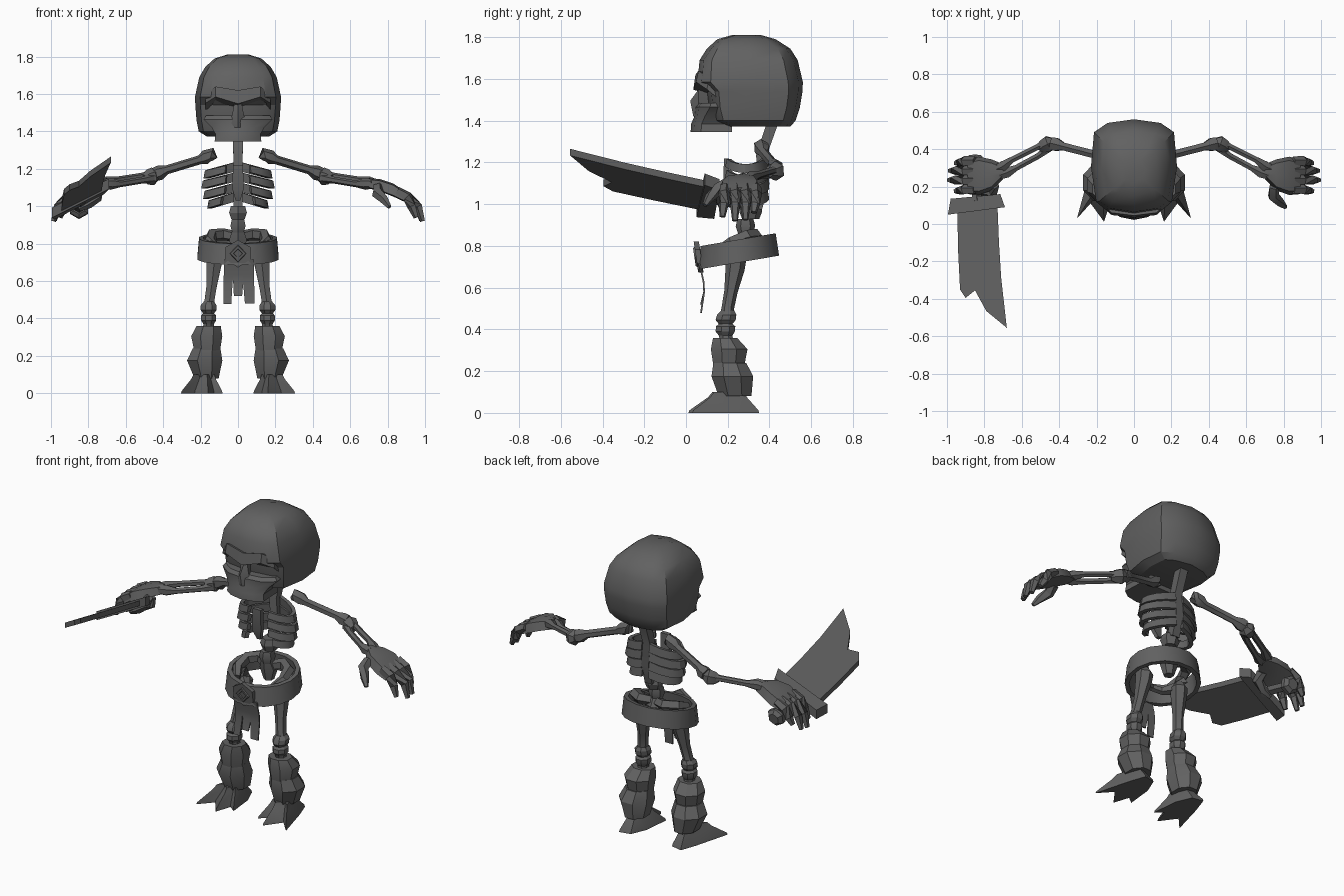
import bpy, bmesh, math
from mathutils import Vector

BONE = bpy.data.materials.new("dark_grey")
BONE.diffuse_color = (0.12, 0.12, 0.12, 1)


def loft(name, rings, closed=False):
    """Skin a list of equal-sized point rings, capped or joined in a loop."""
    bm = bmesh.new()
    vs = [[bm.verts.new(p) for p in r] for r in rings]
    n = len(vs[0])
    for i in range(len(vs) if closed else len(vs) - 1):
        a, b = vs[i], vs[(i + 1) % len(vs)]
        for j in range(n):
            k = (j + 1) % n
            bm.faces.new((a[j], a[k], b[k], b[j]))
    if not closed:
        bm.faces.new(vs[0][::-1])
        bm.faces.new(vs[-1])
    bmesh.ops.recalc_face_normals(bm, faces=bm.faces)
    me = bpy.data.meshes.new(name)
    bm.to_mesh(me)
    bm.free()
    me.materials.append(BONE)
    ob = bpy.data.objects.new(name, me)
    bpy.context.collection.objects.link(ob)
    bpy.ops.object.select_all(action='DESELECT')
    ob.select_set(True)
    bpy.context.view_layer.objects.active = ob
    bpy.ops.object.shade_smooth_by_angle(angle=math.radians(30))
    return ob


def pair(name, rings):
    """Right-hand part plus its mirror image."""
    for side, s in (("left", 1), ("right", -1)):
        loft(f"{side}_{name}", [[(s * x, y, z) for x, y, z in r] for r in rings])


def tube(pts, n=6):
    """Rings along a path of (x, y, z, radius)."""
    rings = []
    for i, p in enumerate(pts):
        c = Vector(p[:3])
        d = (Vector(pts[min(i + 1, len(pts) - 1)][:3]) - Vector(pts[max(i - 1, 0)][:3])).normalized()
        up = Vector((0, 0, 1)) if abs(d.z) < 0.8 else Vector((0, 1, 0))
        u = d.cross(up).normalized()
        v = u.cross(d)
        rings.append([tuple(c + p[3] * (u * math.cos(a) + v * math.sin(a)))
                      for a in (2 * math.pi * (j + 0.5) / n for j in range(n))])
    return rings


def stack(levels, n=8):
    """Horizontal ellipses (z, cx, cy, rx, ry)."""
    return [[(cx + rx * math.cos(a), cy + ry * math.sin(a), z)
             for a in (2 * math.pi * (j + 0.5) / n for j in range(n))]
            for z, cx, cy, rx, ry in levels]


def sym(half):
    """Close a half outline across x = 0 (first and last points on the axis)."""
    return half + [(-x, y, z) for x, y, z in half[-2:0:-1]]


# Skull: (z, half width, front y, back y)
skull = []
for z, w, f, b in [(1.372, .165, .19, .50), (1.40, .21, .13, .525), (1.46, .222, .11, .545),
                   (1.54, .228, .10, .558), (1.585, .23, .055, .56), (1.69, .207, .065, .535),
                   (1.745, .175, .10, .50), (1.79, .125, .15, .43), (1.81, .06, .22, .36)]:
    m = (f + b) / 2
    skull.append(sym([(0, f, z), (.65 * w, f + .02, z), (.88 * w, f + .25 * (m - f), z), (w, m, z),
                      (.93 * w, b - .2 * (b - m) - .02, z), (.62 * w, b - .02, z), (0, b, z)]))
loft("skull", skull)

# Angry brow ridge, V shaped in the middle
brow = [(.175, .11, 1.60, .10, 1.55, .16, 1.50), (.12, .06, 1.64, .048, 1.585, .13, 1.55),
        (0, .045, 1.62, .035, 1.548, .12, 1.525)]
brow = brow + [(-b[0],) + b[1:] for b in brow[1::-1]]
loft("brow", [[(x, a, b), (x, c, d), (x, e, f), (x, .17, 1.6)] for x, a, b, c, d, e, f in brow])

# Upper jaw with cheekbones
loft("upper_jaw", [sym([(0, f, z), (w * .6, f + .015, z), (w, f + s, z), (w * .95, .22, z), (0, .22, z)])
                   for z, w, f, s in [(1.345, .125, .022, .05), (1.385, .12, .025, .05),
                                      (1.42, .14, .04, .05), (1.465, .185, .045, .07),
                                      (1.485, .17, .06, .06)]])
# Nose bridge
loft("nose", [sym([(0, f, z), (w, .06, z), (0, .13, z)])
              for z, w, f in [(1.42, .05, .035), (1.495, .03, .02), (1.55, .02, .06)]])

# Neck and spine
loft("neck", tube([(0, .425, 1.42, .038), (0, .36, 1.23, .035), (0, .375, 1.10, .035),
                   (0, .34, .98, .035)], 4))
for i, (y, z, r) in enumerate([(.31, .965, .055), (.285, .895, .047)]):
    loft(f"vertebra_{i}", stack([(z - .035, 0, y, r * .75, r * .75), (z, 0, y, r, r),
                                 (z + .035, 0, y, r * .8, r * .8)], 6))
loft("sacrum", stack([(.75, 0, .30, .03, .03), (.82, 0, .30, .055, .045), (.87, 0, .285, .035, .035)], 6))

# Ribs: curved bands from the spine to the breastbone
for i, (z0, w, end) in enumerate([(1.215, .185, 158), (1.16, .197, 160), (1.105, .187, 157),
                                  (1.055, .165, 145)]):
    band = []
    for k in range(8):
        t = math.radians(8 + (end - 8) * k / 7)
        s, c = math.sin(t), math.cos(t)
        z = z0 - .045 * s
        h = .025 - .006 * k / 7
        band.append([((w - q) * s, .29 + (.11 - q) * c, z + e * h)
                     for q, e in ((.008, 1), (0, -1), (.025, -1), (.03, 1))])
    pair(f"rib_{i}", band)
loft("breastbone", [[(-w, y, z), (w, y, z), (w, y + .025, z), (-w, y + .025, z)]
                    for z, y, w in [(1.03, .2, .012), (1.09, .178, .03), (1.22, .182, .027)]])

# Arms
pair("upper_arm", tube([(.125, .36, 1.25, .02), (.14, .36, 1.275, .038), (.175, .365, 1.262, .038),
                        (.205, .37, 1.248, .024), (.38, .415, 1.195, .024), (.415, .425, 1.18, .04),
                        (.44, .43, 1.172, .038)]))
pair("elbow", tube([(.43, .44, 1.165, .025), (.455, .43, 1.16, .048), (.485, .415, 1.155, .04),
                    (.505, .40, 1.15, .022)]))
pair("outer_forearm", tube([(.46, .435, 1.165, .026), (.52, .41, 1.16, .018), (.65, .345, 1.14, .018),
                            (.70, .31, 1.13, .03), (.73, .295, 1.12, .026)]))
pair("inner_forearm", tube([(.46, .405, 1.15, .026), (.51, .365, 1.14, .018), (.63, .30, 1.12, .018),
                            (.68, .275, 1.12, .032), (.72, .26, 1.12, .026)]))

# Hands: palm, drooping fingers, thumbs
pair("palm", [[(x, a, z - h), (x, a + .02, z + h * .7), (x, (a + b) / 2, z + h), (x, b - .02, z + h * .7),
               (x, b, z - h), (x, (a + b) / 2, z - h * 1.2)]
              for x, a, b, z, h in [(.70, .24, .32, 1.125, .025), (.76, .18, .345, 1.115, .03),
                                    (.83, .155, .36, 1.09, .032), (.89, .16, .345, 1.055, .026)]])
for i, (y0, y1, x1, z1) in enumerate([(.335, .325, .965, .96), (.285, .285, .995, .925),
                                      (.235, .235, 1.0, .92), (.185, .175, .965, .94)]):
    pair(f"finger_{i}", tube([(.85, y0, 1.08, .026), (.905, y0, 1.05, .029),
                              (x1 - .035, (y0 + y1) / 2, 1.0, .025), (x1 - .012, y1, z1, .014)], 5))
loft("left_thumb", tube([(.75, .20, 1.10, .03), (.745, .15, 1.07, .032), (.78, .115, 1.035, .025),
                         (.81, .09, .995, .012)], 5))
loft("right_thumb", tube([(-.75, .21, 1.09, .03), (-.755, .175, 1.05, .032), (-.80, .17, 1.01, .025),
                          (-.85, .17, .985, .014)], 5))


# Cleaver, lying in one tilted plane
def plane_z(x, y):
    return .99 + .53 * (x + .945) - .193 * (y - .06)


def slab(name, outline, t):
    loft(name, [[(x, y, plane_z(x, y) + o) for x, y in outline] for o in (-t / 2, t / 2)])


slab("blade", [(-.945, .08), (-.94, -.15), (-.93, -.35), (-.90, -.395), (-.85, -.355), (-.79, -.465),
               (-.68, -.555), (-.71, -.29), (-.722, -.1), (-.73, .10)], .032)
slab("guard", [(-.98, .135), (-.715, .16), (-.69, .09), (-.995, .05)], .055)
loft("grip", tube([(-.84, .12, plane_z(-.84, .12), .03), (-.85, .33, plane_z(-.85, .33), .028)]))
loft("pommel", tube([(-.85, y, plane_z(-.85, y), r) for y, r in ((.305, .035), (.32, .055), (.345, .055),
                                                                (.365, .035))]))

# Belt: flared ring, higher at the back
belt = []
for k in range(16):
    a = 2 * math.pi * (k + .5) / 16
    s = []
    for rx, ry, h in ((.222, .20, -.055), (.212, .183, .055), (.187, .158, .055), (.197, .175, -.055)):
        y = ry * math.sin(a)
        s.append((rx * math.cos(a), .25 + y, .775 + h + .17 * y))
    belt.append(s)
loft("belt", belt, closed=True)


# Buckle with a raised diamond frame
def plate(name, pts, front, depth):
    loft(name, [[(x, y + .15 * (.82 - z), z) for x, z in pts] for y in (front, front + depth)])


plate("buckle", [(0, .82), (.066, .782), (.066, .715), (0, .672), (-.066, .715), (-.066, .782)], .037, .025)
dia = [(0, .048), (.045, 0), (0, -.048), (-.045, 0)]
loft("buckle_diamond", [[(x * k, y - .15 * z * k, .747 + z * k)
                         for k, y in ((1, .049), (.9, .04), (.55, .04), (.5, .049))] for x, z in dia], closed=True)

# Torn loincloth strips
for i, (t0, t1, b0, b1, zb) in enumerate([(-.075, -.02, -.078, -.036, .478), (-.03, .035, -.022, .022, .52),
                                          (.015, .085, .037, .088, .48)]):
    loft(f"cloth_{i}", [[(t0 + (b0 - t0) * f, y, z), (t1 + (b1 - t1) * f, y, z),
                         (t1 + (b1 - t1) * f, y + .008, z), (t0 + (b0 - t0) * f, y + .008, z)]
                        for f, y, z in [(0, .06, .715), (.4, .08, .63), (.6, .083, .58), (1, .068, zb)]])

# Pelvis: hip crests and lower arches
pair("hip_crest", tube([(.02, .30, .84, .03), (.08, .33, .85, .034), (.14, .29, .845, .034),
                        (.155, .22, .815, .03), (.12, .16, .78, .022)], 5))
pair("hip_arch", tube([(.145, .24, .80, .035), (.12, .23, .74, .04), (.06, .17, .73, .022),
                       (0, .15, .74, .02)], 5))

# Legs
pair("thigh", tube([(.125, .235, .77, .03), (.125, .24, .74, .05), (.128, .235, .69, .046),
                    (.14, .215, .58, .032), (.152, .20, .50, .03), (.155, .198, .475, .034)]))
pair("knee", stack([(.425, .157, .19, .03, .035), (.445, .157, .19, .046, .052),
                    (.47, .157, .195, .046, .05), (.49, .155, .20, .03, .034)]))
pair("shin_top", stack([(.34, .157, .195, .035, .035), (.37, .157, .19, .03, .035),
                        (.39, .157, .188, .044, .05), (.415, .157, .19, .044, .05),
                        (.43, .157, .19, .03, .03)]))
pair("upper_wrap", stack([(.215, .165, .205, .072, .078), (.305, .167, .207, .09, .095),
                          (.36, .157, .187, .07, .062)]))
pair("lower_wrap", stack([(.08, .168, .235, .07, .085), (.175, .178, .222, .102, .108),
                          (.24, .168, .21, .08, .085)]))

# Clawed feet with three toes
sole = [(.14, .335), (.21, .35), (.245, .25), (.305, .03), (.232, .11), (.16, .012), (.128, .11),
        (.083, .075), (.10, .24)]
pair("foot", [[(.17 + (x - .17) * k, .22 + (y - .22) * q, z) for x, y in sole]
              for z, k, q in [(0, 1, 1), (.012, .97, .98), (.075, .6, .55), (.10, .5, .45)]])
